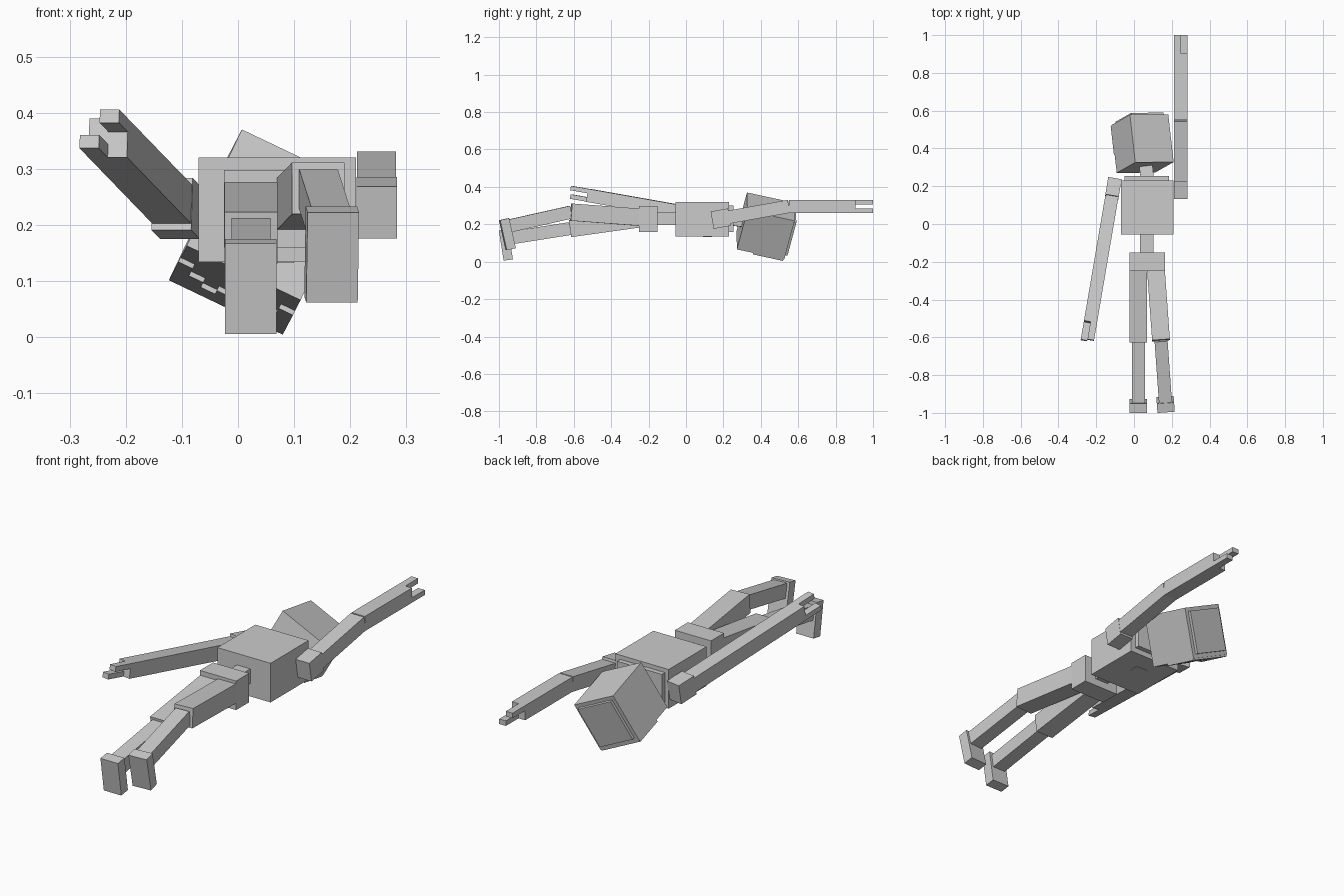
import bpy, bmesh
from mathutils import Vector, Matrix

if "Cube" in bpy.data.objects:
    bpy.data.objects.remove(bpy.data.objects["Cube"])


def matrix(o, x, y, z):
    m = Matrix((x, y, z)).transposed().to_4x4()
    m.translation = o
    return m


def along(p0, p1):
    """Frame at p0: local Y runs to p1, X is sideways, Z is up. Returns frame and length."""
    p0, p1 = Vector(p0), Vector(p1)
    d = (p1 - p0).normalized()
    x = d.cross(Vector((0, 0, 1))).normalized()
    return matrix(p0, x, d, x.cross(d)), (p1 - p0).length


def box(name, lo, hi, frame=Matrix()):
    lo, hi = Vector(lo), Vector(hi)
    bm = bmesh.new()
    bmesh.ops.create_cube(bm, size=1)
    for v in bm.verts:
        v.co = frame @ Vector([(a + b) / 2 + c * (b - a) for a, b, c in zip(lo, hi, v.co)])
    bmesh.ops.recalc_face_normals(bm, faces=bm.faces)
    me = bpy.data.meshes.new(name)
    bm.to_mesh(me)
    bm.free()
    ob = bpy.data.objects.new(name, me)
    bpy.context.collection.objects.link(ob)
    return ob


def beam(name, p0, p1, w, h, start=0.0, end=0.0):
    f, n = along(p0, p1)
    return box(name, (-w / 2, start, -h / 2), (w / 2, n - end, h / 2), f)


# Trunk
box("torso", (-.07, -.055, .134), (.21, .23, .32))
box("chest_panel", (.04, .09, .132), (.10, .14, .14))
box("collar", (-.05, .22, .16), (.185, .253, .30))
box("waist", (.033, -.16, .195), (.103, -.05, .265))
box("pelvis", (-.025, -.25, .16), (.165, -.152, .298))
beam("neck", (.07, .24, .23), (.062, .32, .218), .07, .07)

# Arms: shoulder block, limb, and a hand with two staggered prongs
T, FINGER = .07, .095


def hand(side, p0, p1):
    f, n = along(p0, p1)
    h = T / 2
    box(side + "_upper_finger", (-h, n - FINGER, h - .024), (0, n, h), f)
    box(side + "_lower_finger", (0, n - FINGER, -h), (h, n, -h + .024), f)


def shoulder(side, p0, p1):
    f, n = along(p0, p1)
    box(side + "_shoulder", (-T / 2 - .001, 0, -.047), (T / 2 + .001, .094, .047), f)


a, b, c = (.247, .14, .222), (.247, .55, .296), (.247, 1.0, .296)
shoulder("raised", a, b)
beam("raised_upper_arm", a, b, T, T, start=.09)
beam("raised_forearm", b, c, T, T, end=FINGER)
hand("raised", b, c)

a, c = (-.102, .235, .221), (-.247, -.615, .371)
shoulder("trailing", a, c)
beam("trailing_arm", a, c, T, T, start=.09, end=FINGER)
hand("trailing", a, c)

# Legs: hip, knee, ankle and foot centre
for side, hip, knee, ankle, foot in (
        ("left", (.023, -.24, .23), (.023, -.62, .177), (.023, -.95, .125), (.023, -.963, .09)),
        ("right", (.116, -.24, .237), (.143, -.615, .265), (.167, -.95, .19), (.167, -.955, .147))):
    beam(side + "_thigh", hip, knee, .094, .092)
    beam(side + "_shin", knee, ankle, .069, .069)
    f, n = along(knee, ankle)
    f.translation = foot
    box(side + "_foot", (-.046, -.025, -.082), (.046, .025, .082), f)

# Head: X sideways, Y toward the crown, Z toward the back of the head
x = Vector((.902, .009, -.431)).normalized()
y = Vector((-.110, .972, -.210))
y = (y - x * y.dot(x)).normalized()
z = x.cross(y)
W, L, H = .225, .26, .236
head = matrix(Vector((.007, .326, .37)) + x * W / 2 + y * L / 2 - z * H / 2, x, y, z)
box("head", (-W / 2, -L / 2, -H / 2), (W / 2, L / 2, H / 2), head)
box("crown_plate", (-.095, L / 2 - .01, -.10), (.095, L / 2 + .014, .10), head)

# Ragged fringe of thin strips over the face
lengths = (.16, .10, .06, .09, .05, .07, .12, .17)
step = W / len(lengths)
for i, n in enumerate(lengths):
    x0 = -W / 2 + i * step
    box("fringe_strip", (x0, L / 2 - n, -H / 2 - .009), (x0 + step, L / 2 - .004, -H / 2 + .005), head)
